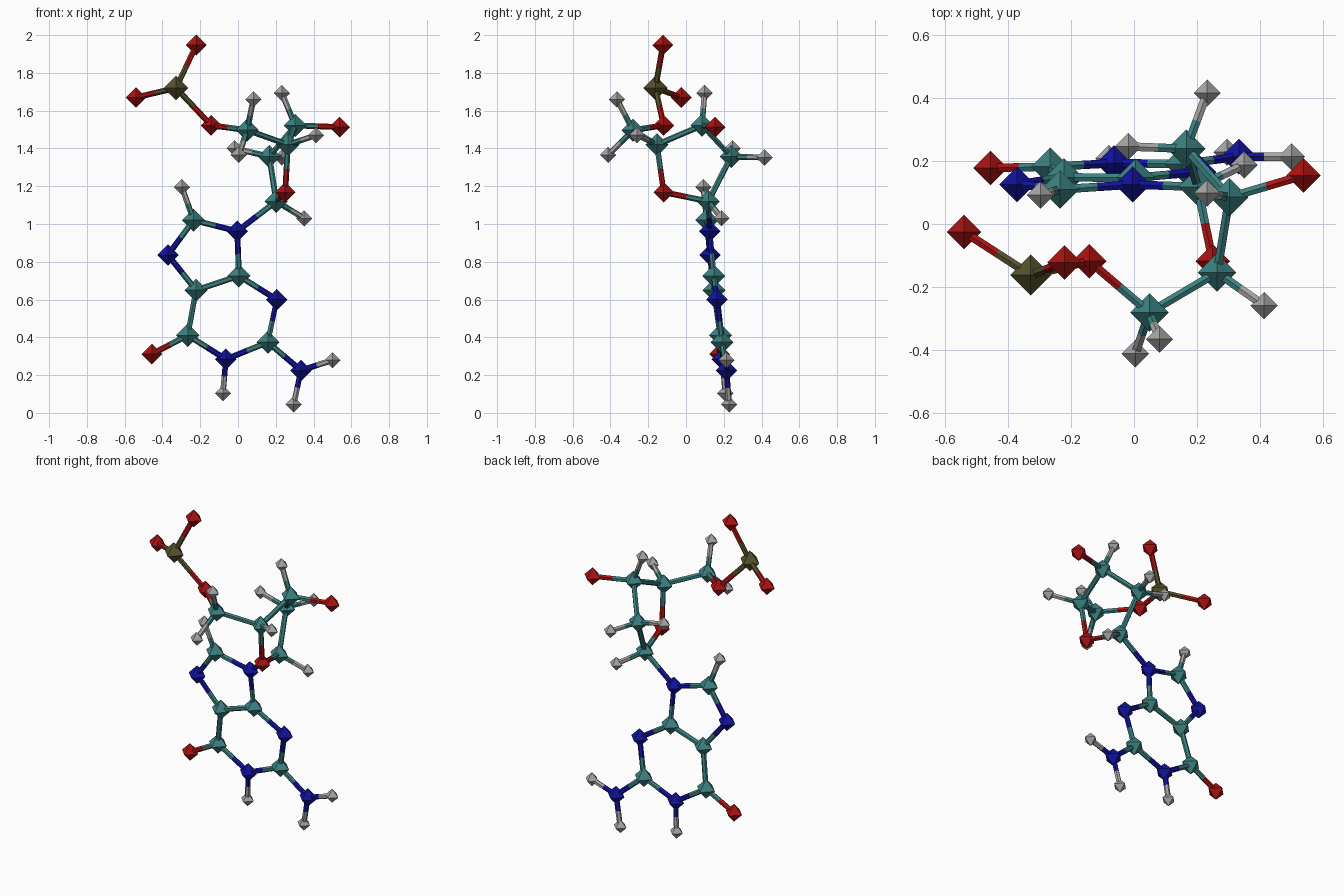
import bpy, bmesh
from mathutils import Vector

if "Cube" in bpy.data.objects:
    bpy.data.objects.remove(bpy.data.objects["Cube"])

# element: (name, atom radius, colour)
ELEMENTS = {
    "C": ("carbon", 0.061, (0.045, 0.22, 0.22, 1)),
    "N": ("nitrogen", 0.057, (0.006, 0.006, 0.35, 1)),
    "O": ("oxygen", 0.055, (0.40, 0.006, 0.006, 1)),
    "P": ("phosphorus", 0.065, (0.09, 0.085, 0.025, 1)),
    "H": ("hydrogen", 0.043, (0.38, 0.38, 0.38, 1)),
}
BOND_RADIUS = 0.0155

ATOMS = {
    # phosphate
    "P": (-.328, -.162, 1.72), "O1P": (-.221, -.122, 1.947),
    "O2P": (-.54, -.025, 1.67), "O5s": (-.142, -.118, 1.522),
    # sugar ring and its arm
    "C5s": (.049, -.281, 1.497), "H5a": (.081, -.366, 1.66),
    "H5b": (.004, -.412, 1.366), "C4s": (.264, -.154, 1.42),
    "H4s": (.413, -.259, 1.47), "O4s": (.25, -.118, 1.168),
    "C1s": (.202, .118, 1.12), "H1s": (.35, .188, 1.03),
    "C2s": (.166, .239, 1.357), "H2a": (-.018, .246, 1.40),
    "H2b": (.232, .416, 1.352), "C3s": (.303, .085, 1.522),
    "O3s": (.538, .154, 1.513), "H3s": (.232, .098, 1.693),
    # flat double-ring base
    "N9": (-.004, .125, .962), "C8": (-.235, .11, 1.02),
    "H8": (-.297, .092, 1.195), "N7": (-.371, .126, .836),
    "C5": (-.222, .148, .65), "C4": (.005, .147, .725),
    "N3": (.205, .165, .60), "C2": (.158, .191, .374),
    "N2": (.333, .214, .225), "H2c": (.50, .214, .279),
    "H2d": (.295, .228, .045), "N1": (-.064, .193, .284),
    "H1": (-.08, .208, .104), "C6": (-.266, .182, .411),
    "O6": (-.456, .178, .311),
}

BONDS = """P-O1P P-O2P P-O5s O5s-C5s C5s-H5a C5s-H5b C5s-C4s C4s-H4s C4s-O4s
O4s-C1s C1s-H1s C1s-C2s C2s-H2a C2s-H2b C2s-C3s C3s-C4s C3s-O3s C3s-H3s C1s-N9
N9-C8 C8-H8 C8-N7 N7-C5 C5-C4 C4-N9 C4-N3 N3-C2 C2-N2 N2-H2c N2-H2d C2-N1
N1-H1 N1-C6 C6-O6 C6-C5""".split()

materials = {}
for key, (label, _, colour) in ELEMENTS.items():
    materials[key] = bpy.data.materials.new(label)
    materials[key].diffuse_color = colour


def add_object(name, bm, element):
    bmesh.ops.recalc_face_normals(bm, faces=bm.faces)
    mesh = bpy.data.meshes.new(name)
    bm.to_mesh(mesh)
    bm.free()
    mesh.materials.append(materials[element])
    obj = bpy.data.objects.new(name, mesh)
    bpy.context.collection.objects.link(obj)
    return obj


def add_atom(key, position):
    # eight-sided diamond
    label, radius, _ = ELEMENTS[key[0]]
    bm = bmesh.new()
    for axis in range(3):
        for side in (-radius, radius):
            corner = Vector()
            corner[axis] = side
            bm.verts.new(corner)
    bmesh.ops.convex_hull(bm, input=bm.verts)
    add_object(f"{label}_atom_{key}", bm, key[0]).location = position


def add_half_bond(start, end):
    # rod from an atom to the middle of the bond, in that atom's colour
    a, b = Vector(ATOMS[start]), Vector(ATOMS[end])
    bm = bmesh.new()
    bmesh.ops.create_cone(bm, cap_ends=True, segments=6, radius1=BOND_RADIUS,
                          radius2=BOND_RADIUS, depth=(b - a).length / 2)
    obj = add_object(f"bond_{start}_to_{end}", bm, start[0])
    obj.location = a.lerp(b, 0.25)
    obj.rotation_euler = (b - a).to_track_quat("Z", "Y").to_euler()


for key, position in ATOMS.items():
    add_atom(key, position)
for bond in BONDS:
    first, second = bond.split("-")
    add_half_bond(first, second)
    add_half_bond(second, first)

for m in bpy.data.materials:
    if m.users and not m.is_grease_pencil:
        m.use_nodes = True
        m.node_tree.nodes["Principled BSDF"].inputs["Base Color"].default_value = m.diffuse_color
